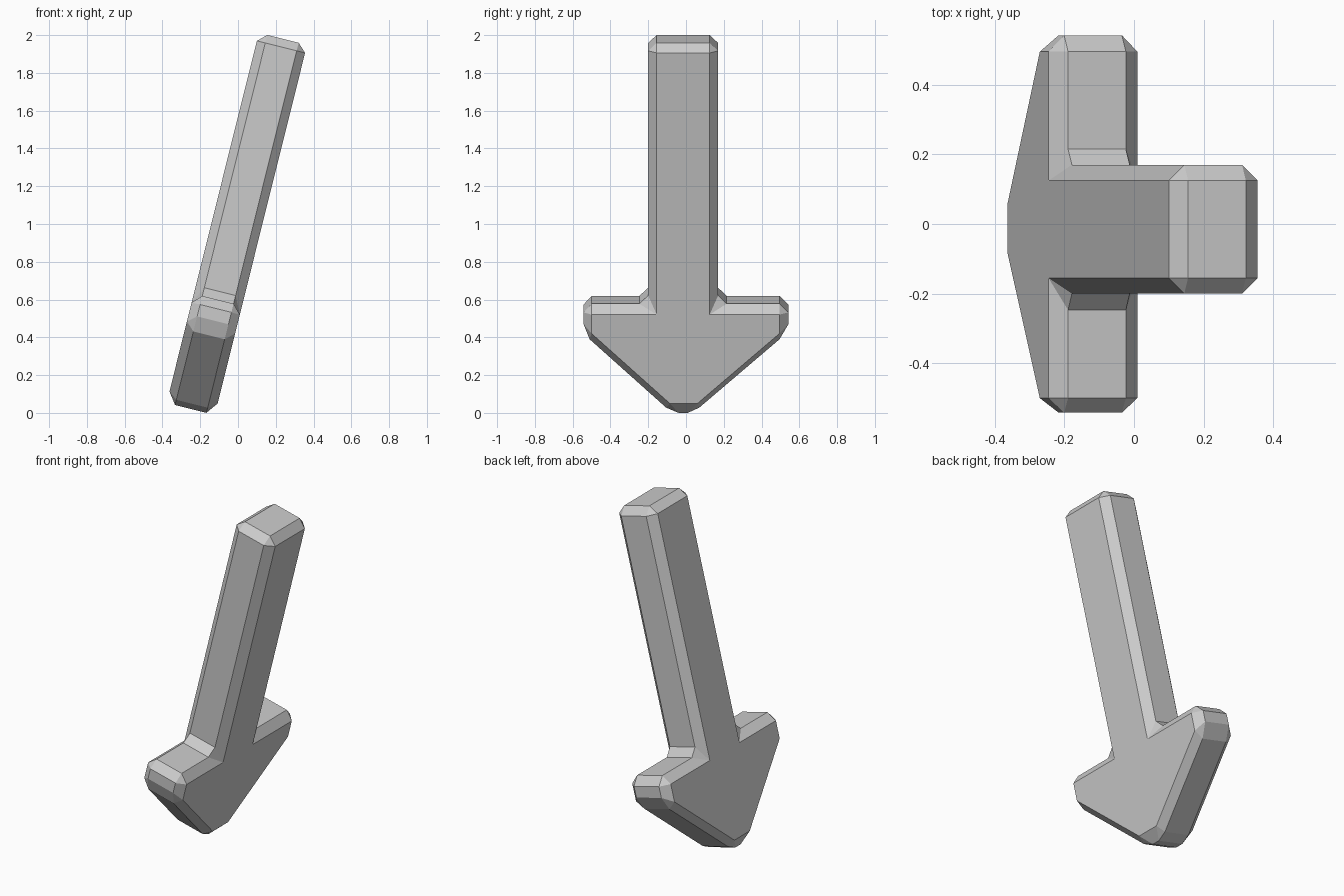
import bpy, bmesh
from math import radians
from mathutils import Matrix

if "Cube" in bpy.data.objects:
    bpy.data.objects.remove(bpy.data.objects["Cube"])

# Arrow outline (y, z): each face corner with the two chamfered rim corners beside it
CORNERS = [
    ((0.06, 0.022), (0.01, -0.04), (0.07, -0.012)),        # tip
    ((0.495, 0.404), (0.495, 0.361), (0.542, 0.443)),      # barb
    ((0.495, 0.507), (0.542, 0.508), (0.495, 0.555)),
    ((0.125, 0.507), (0.215, 0.555), (0.17, 0.60)),        # inner corner
    ((0.125, 1.935), (0.17, 1.935), (0.125, 1.979)),       # shaft end
    ((-0.155, 1.935), (-0.155, 1.979), (-0.20, 1.935)),
    ((-0.155, 0.507), (-0.20, 0.60), (-0.247, 0.555)),     # inner corner
    ((-0.50, 0.507), (-0.50, 0.555), (-0.542, 0.508)),     # barb
    ((-0.50, 0.404), (-0.542, 0.443), (-0.51, 0.361)),
    ((-0.085, 0.022), (-0.105, -0.012), (-0.04, -0.04)),   # tip
]
MID, HALF, RIM = -0.248, 0.1315, 0.0855   # centre depth, half thickness, half rim width

bm = bmesh.new()
rims = []
n = len(CORNERS)

# Flat faces with their chamfers, one per side
for side in (1, -1):
    cap = [bm.verts.new((MID + side * HALF, *c[0])) for c in CORNERS]
    rim = [bm.verts.new((MID + side * RIM, *p)) for c in CORNERS for p in c[1:]]
    bm.faces.new(cap)
    for i in range(n):
        j = (i + 1) % n
        bm.faces.new((cap[i], rim[2 * i], rim[2 * i + 1]))
        bm.faces.new((cap[i], rim[2 * i + 1], rim[2 * j], cap[j]))
    rims.append(rim)

# Outer rim band joining both sides
a, b = rims
for i in range(2 * n):
    j = (i + 1) % (2 * n)
    bm.faces.new((a[i], b[i], b[j], a[j]))

# Lean the arrow sideways
bmesh.ops.transform(bm, matrix=Matrix.Rotation(radians(14), 4, 'Y'), verts=bm.verts)
bmesh.ops.recalc_face_normals(bm, faces=bm.faces)

mesh = bpy.data.meshes.new("arrow")
bm.to_mesh(mesh)
bm.free()
bpy.context.collection.objects.link(bpy.data.objects.new("arrow", mesh))
